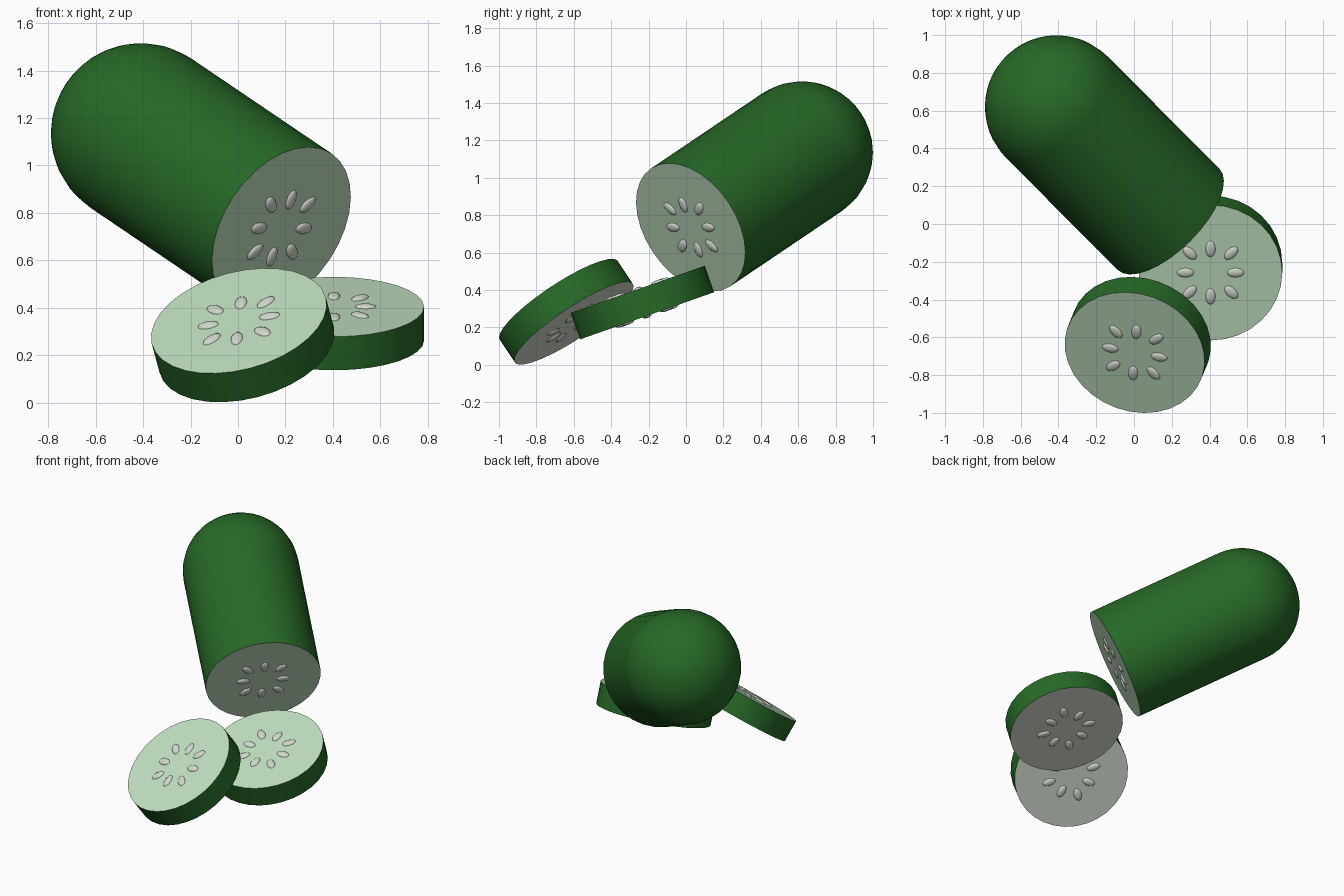
import bpy, bmesh, math
from mathutils import Vector, Matrix

if "Cube" in bpy.data.objects:
    bpy.data.objects.remove(bpy.data.objects["Cube"])

R, SEG = 0.38, 32


def material(name, rgb):
    m = bpy.data.materials.new(name)
    m.diffuse_color = (*rgb, 1)
    m.use_nodes = True
    m.node_tree.nodes["Principled BSDF"].inputs["Base Color"].default_value = m.diffuse_color
    return m


skin = material("dark green skin", (0.02, 0.14, 0.02))
flesh = material("pale green flesh", (0.53, 0.74, 0.53))
seed_mat = material("off white seed", (0.64, 0.68, 0.61))


def frame(center, normal, xdir):
    """Matrix whose z axis is the normal and whose x axis follows xdir."""
    z = Vector(normal).normalized()
    x = Vector(xdir)
    x = (x - z * x.dot(z)).normalized()
    y = z.cross(x)
    return Matrix.Translation(center) @ Matrix((x, y, z)).transposed().to_4x4()


def finish(name, bm, mats, matrix):
    bmesh.ops.recalc_face_normals(bm, faces=bm.faces)
    me = bpy.data.meshes.new(name)
    bm.to_mesh(me)
    bm.free()
    for m in mats:
        me.materials.append(m)
    ob = bpy.data.objects.new(name, me)
    bpy.context.collection.objects.link(ob)
    ob.matrix_world = matrix
    bpy.ops.object.select_all(action='DESELECT')
    ob.select_set(True)
    bpy.context.view_layer.objects.active = ob
    bpy.ops.object.shade_smooth_by_angle(angle=math.radians(35))
    return ob


def lathe(bm, profile):
    """Rings of (radius, z), with the first ring capped and the last closed."""
    rings = []
    for r, z in profile:
        rings.append([bm.verts.new((r * math.cos(2 * math.pi * i / SEG),
                                    r * math.sin(2 * math.pi * i / SEG), z))
                      for i in range(SEG)])
    for a, b in zip(rings, rings[1:]):
        for i in range(SEG):
            j = (i + 1) % SEG
            bm.faces.new((a[i], a[j], b[j], b[i]))
    first, last = bm.faces.new(rings[0]), bm.faces.new(rings[-1])
    return first, last


def seeds(name, matrix, z):
    """Ring of eight flattened seeds lying on a cut face."""
    bm = bmesh.new()
    for i in range(8):
        dist = 0.155 if i % 2 else 0.133
        m = (Matrix.Rotation(i * math.pi / 4, 4, 'Z')
             @ Matrix.Translation((dist, 0, z))
             @ Matrix.Diagonal((0.045, 0.026, 0.012, 1)))
        bmesh.ops.create_uvsphere(bm, u_segments=16, v_segments=8, radius=1, matrix=m)
    finish(name, bm, [seed_mat], matrix)


# Main cucumber: cut face at local z = 0, rounded end behind it
L = 0.93
body_m = frame((0.183, 0.025, 0.735), (0.637, -0.639, -0.431), (1, 1, 0))
bm = bmesh.new()
profile = [(R, 0)] + [(R * math.cos(a), -L - R * math.sin(a))
                      for a in (k * math.pi / 24 for k in range(12))]
profile.append((0.002, -L - R))
cut, tip = lathe(bm, profile)
cut.material_index = 1
finish("cucumber_body", bm, [skin, flesh], body_m)
seeds("body_seeds", body_m, 0)

# Two loose slices
H = 0.15
for name, center, normal, xdir in (
        ("front_slice", (0.02, -0.64, 0.284), (-0.22, -0.54, 0.81), (1, -0.08, 0)),
        ("back_slice", (0.405, -0.233, 0.333), (0, -0.332, 0.943), (1, 0, 0))):
    m = frame(center, normal, xdir)
    bm = bmesh.new()
    bottom, top = lathe(bm, [(R, -H / 2), (R, H / 2)])
    bottom.material_index, top.material_index = 2, 1
    finish(name, bm, [skin, flesh, seed_mat], m)
    seeds(name + "_top_seeds", m, H / 2)
    seeds(name + "_bottom_seeds", m, -H / 2)
